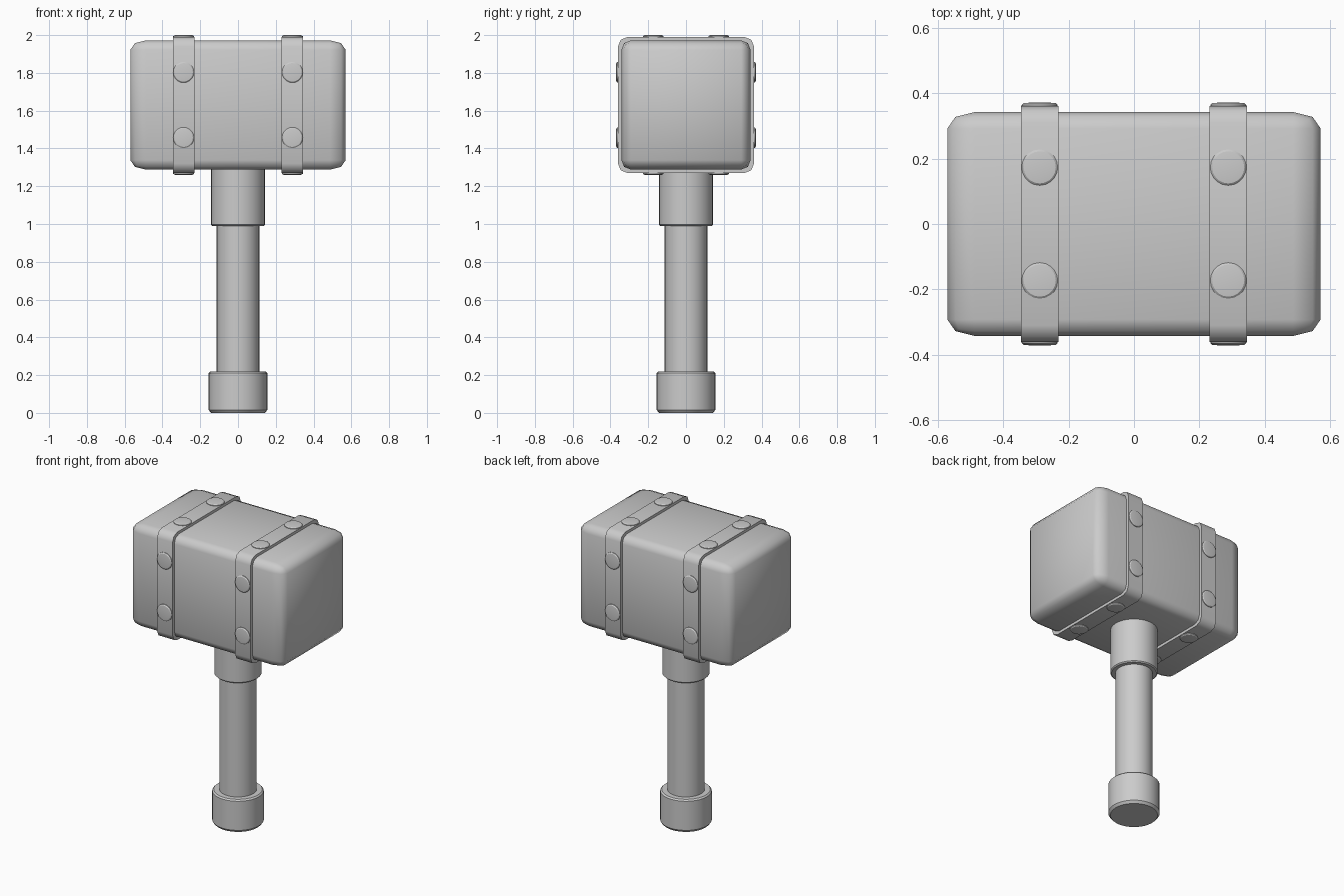
import bpy, bmesh, math
from mathutils import Matrix, Vector

if "Cube" in bpy.data.objects:
    bpy.data.objects.remove(bpy.data.objects["Cube"])

HEAD_Z = 1.63


def finish(bm, name, angle=None):
    bmesh.ops.recalc_face_normals(bm, faces=bm.faces[:])
    mesh = bpy.data.meshes.new(name)
    bm.to_mesh(mesh)
    bm.free()
    obj = bpy.data.objects.new(name, mesh)
    bpy.context.collection.objects.link(obj)
    bpy.ops.object.select_all(action='DESELECT')
    obj.select_set(True)
    bpy.context.view_layer.objects.active = obj
    if angle is None:
        bpy.ops.object.shade_smooth()
    else:
        bpy.ops.object.shade_smooth_by_angle(angle=math.radians(angle))
    return obj


def lathe(name, profile, sides=32, matrix=Matrix()):
    """Closed solid turned around z from (radius, z) points."""
    bm = bmesh.new()
    rings = []
    for r, z in profile:
        rings.append([bm.verts.new((r * math.cos(2 * math.pi * i / sides),
                                    r * math.sin(2 * math.pi * i / sides), z))
                      for i in range(sides)])
    for a, b in zip(rings, rings[1:]):
        for i in range(sides):
            j = (i + 1) % sides
            bm.faces.new((a[i], a[j], b[j], b[i]))
    bm.faces.new(rings[0])
    bm.faces.new(rings[-1])
    bmesh.ops.transform(bm, matrix=matrix, verts=bm.verts)
    return finish(bm, name, 30)


# Head: rounded cube stretched along x
bm = bmesh.new()
bmesh.ops.create_cube(bm, size=0.684)
bmesh.ops.bevel(bm, geom=bm.edges[:], offset=0.05, offset_type='OFFSET',
                segments=2, profile=0.5, affect='EDGES')
bmesh.ops.transform(bm, matrix=Matrix.Translation((0, 0, HEAD_Z)) @ Matrix.Diagonal((1.667, 1, 1, 1)),
                    verts=bm.verts)
finish(bm, "head")


# Straps: rounded square rings around the head
def rounded_square(half, radius, steps=2):
    pts = []
    for k in range(4):
        for s in range(steps + 1):
            a = math.pi / 2 * (k + s / steps)
            cx = (half - radius) * (1 if k in (0, 3) else -1)
            cy = (half - radius) * (1 if k in (0, 1) else -1)
            pts.append((cx + radius * math.cos(a), cy + radius * math.sin(a)))
    return pts


def strap(name, x):
    bm = bmesh.new()
    loops = []
    for half, radius, dx in ((0.335, 0.045, -0.057), (0.36, 0.05, -0.057),
                             (0.36, 0.05, 0.057), (0.335, 0.045, 0.057)):
        loops.append([bm.verts.new((x + dx, p[0], HEAD_Z + p[1]))
                      for p in rounded_square(half, radius)])
    n = len(loops[0])
    for a, b in zip(loops, loops[1:] + loops[:1]):
        for i in range(n):
            j = (i + 1) % n
            bm.faces.new((a[i], a[j], b[j], b[i]))
    finish(bm, name, 50)


# Rivets: two on each of the four sides of each strap
rivet_profile = [(0.055, 0.345), (0.055, 0.364), (0.049, 0.369), (0.03, 0.371)]
for label, x in (("left", -0.288), ("right", 0.288)):
    strap(label + "_strap", x)
    for side in range(4):
        turn = Matrix.Rotation(side * math.pi / 2, 4, 'X')
        for k, y in enumerate((-0.173, 0.173)):
            m = Matrix.Translation((x, 0, HEAD_Z)) @ turn @ Matrix.Translation((0, y, 0))
            lathe(f"{label}_rivet_{side}_{k}", rivet_profile, 20, m)

# Handle, collar and pommel
lathe("handle", [(0.113, 0.1), (0.113, 1.1)])
lathe("collar", [(0.136, 0.99), (0.143, 0.997), (0.143, 1.31)])
lathe("pommel", [(0.143, 0.0), (0.156, 0.016), (0.156, 0.21), (0.147, 0.219)])
